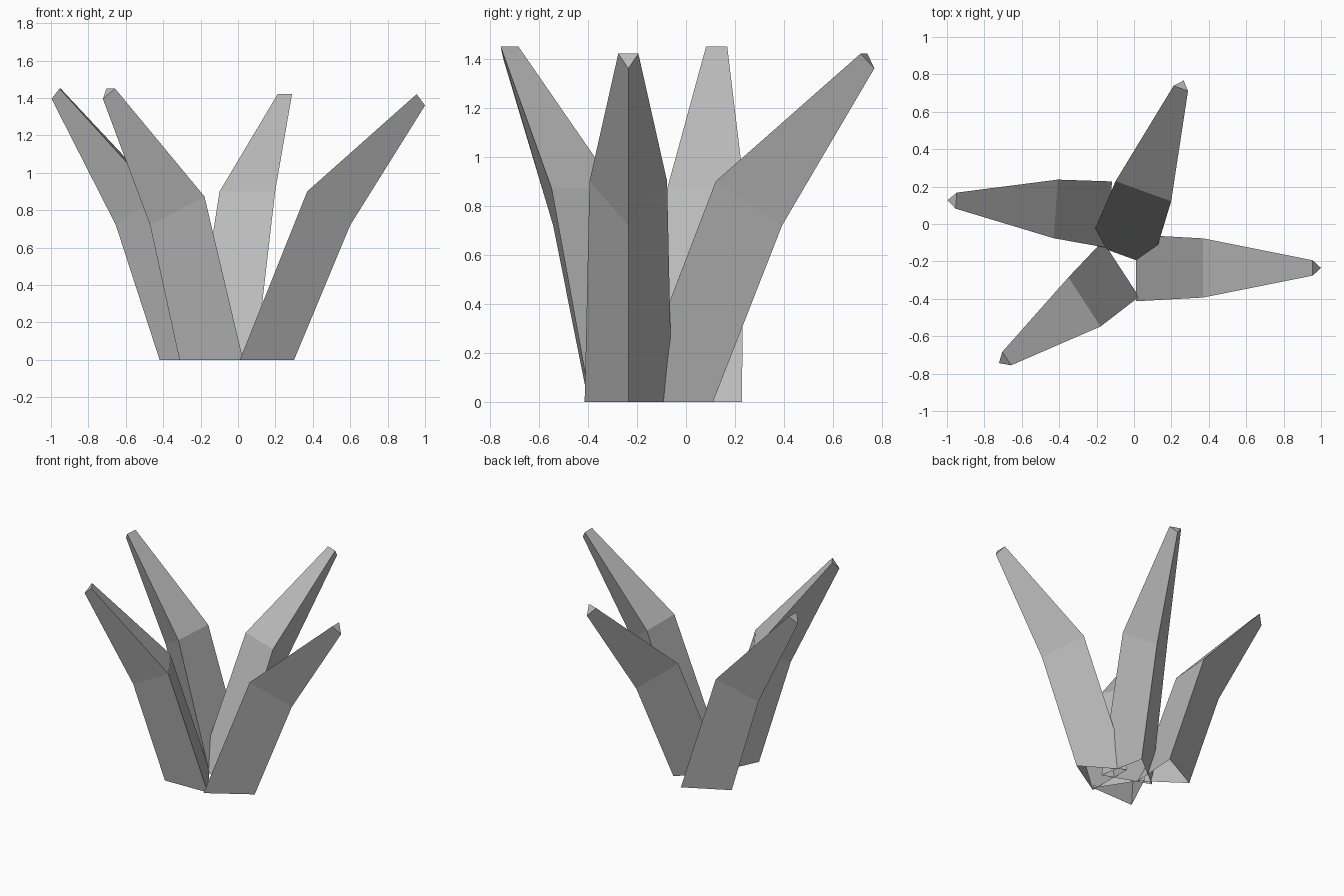
import bpy, bmesh
from math import radians, cos, sin
from mathutils import Vector

cube = bpy.data.objects.get("Cube")
if cube:
    bpy.data.objects.remove(cube, do_unlink=True)

# One plain grey for the whole plant
grey = bpy.data.materials.new("stone_grey")
colour = (0.5, 0.5, 0.5, 1)
grey.diffuse_color = colour
grey.use_nodes = True
grey.node_tree.nodes["Principled BSDF"].inputs["Base Color"].default_value = colour

# Rings from base to tip: half width, inner reach, inner height, ridge reach, ridge height
SPREAD = [(0.178, 0, 0, 0.29, 0), (0.158, 0.36, 0.9, 0.59, 0.72), (0.041, 0.945, 1.42, 0.99, 1.36)]
UPRIGHT = [(0.178, 0, 0, 0.29, 0), (0.157, 0.29, 0.873, 0.525, 0.72), (0.043, 0.824, 1.45, 0.87, 1.395)]


def blade(name, base, angle, rings, pull=0, lean=0):
    """Three-sided leaf, open at the base and capped at the tip."""
    a = radians(angle)
    out, side = Vector((cos(a), sin(a), 0)), Vector((-sin(a), cos(a), 0))
    origin = Vector((*base, 0))
    bm = bmesh.new()

    def point(reach, across, z):
        p = origin + out * (reach - pull * z) + side * (across + lean * z)
        return bm.verts.new((p.x, p.y, z))

    loops = [[point(inner, w, iz), point(inner, -w, iz), point(ridge, 0, rz)]
             for w, inner, iz, ridge, rz in rings]
    for low, high in zip(loops, loops[1:]):
        for i in range(3):
            j = (i + 1) % 3
            bm.faces.new((low[i], low[j], high[j], high[i]))
    bm.faces.new(loops[-1])
    bmesh.ops.recalc_face_normals(bm, faces=bm.faces)
    # Normals must point away from the leaf's core
    bm.normal_update()
    if bm.faces[-1].normal.z < 0:
        bmesh.ops.reverse_faces(bm, faces=bm.faces)
    mesh = bpy.data.meshes.new(name)
    bm.to_mesh(mesh)
    bm.free()
    mesh.materials.append(grey)
    bpy.context.collection.objects.link(bpy.data.objects.new(name, mesh))


# Four leaves around the centre
blade("left_leaf", (0.01, -0.235), 0, SPREAD)
blade("back_leaf", (-0.073, -0.163), 70, SPREAD)
blade("right_leaf", (-0.13, 0.05), 176, UPRIGHT, lean=-0.012)
blade("front_leaf", (-0.07, -0.24), 213, UPRIGHT, pull=0.035, lean=0.048)
